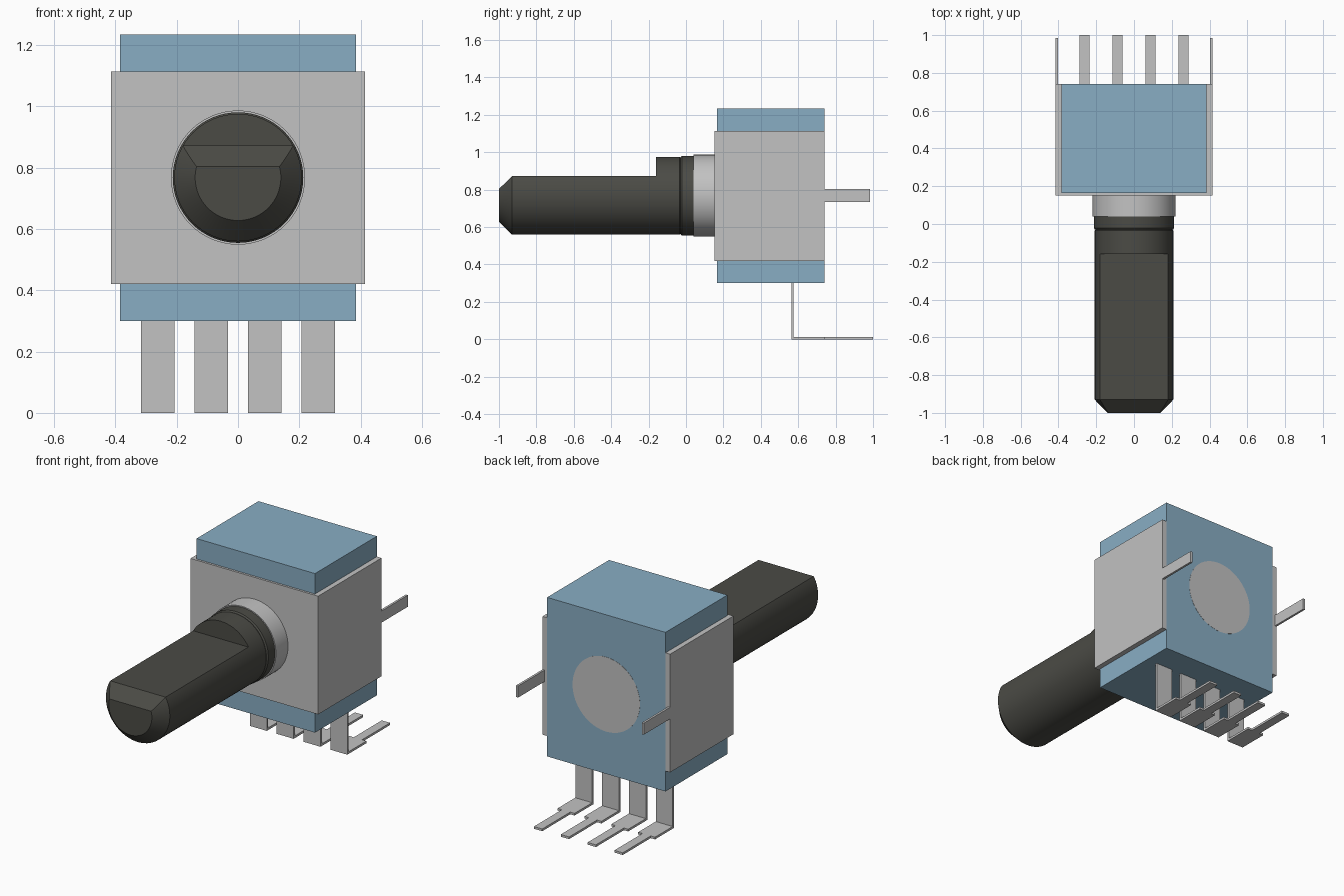
import bpy, bmesh, math
from mathutils import Vector

cube = bpy.data.objects.get("Cube")
if cube:
    bpy.data.objects.remove(cube, do_unlink=True)

AXIS_Z = 0.768


def material(name, rgb):
    m = bpy.data.materials.new(name)
    m.use_nodes = True
    m.diffuse_color = (*rgb, 1)
    m.node_tree.nodes["Principled BSDF"].inputs["Base Color"].default_value = (*rgb, 1)
    return m


blue = material("soft_blue", (0.25, 0.42, 0.55))
grey = material("metal_grey", (0.54, 0.54, 0.54))
dark = material("dark_shaft_grey", (0.07, 0.07, 0.06))


def finish(bm, name, mat, smooth=False):
    bmesh.ops.recalc_face_normals(bm, faces=bm.faces)
    mesh = bpy.data.meshes.new(name)
    bm.to_mesh(mesh)
    bm.free()
    mesh.materials.append(mat)
    ob = bpy.data.objects.new(name, mesh)
    bpy.context.collection.objects.link(ob)
    if smooth:
        bpy.ops.object.select_all(action="DESELECT")
        ob.select_set(True)
        bpy.context.view_layer.objects.active = ob
        bpy.ops.object.shade_smooth_by_angle(angle=math.radians(25))
    return ob


def extrude_outline(name, points, offset, mat):
    """Extrude a closed 3D outline by an offset vector."""
    bm = bmesh.new()
    face = bm.faces.new([bm.verts.new(p) for p in points])
    out = bmesh.ops.extrude_face_region(bm, geom=[face])
    moved = [v for v in out["geom"] if isinstance(v, bmesh.types.BMVert)]
    bmesh.ops.translate(bm, verts=moved, vec=offset)
    return finish(bm, name, mat)


def box(name, x0, x1, y0, y1, z0, z1, mat):
    base = [(x0, y0, z0), (x1, y0, z0), (x1, y1, z0), (x0, y1, z0)]
    return extrude_outline(name, base, (0, 0, z1 - z0), mat)


def turned(name, profile, mat, cuts=(), sides=64):
    """Capped solid turned about the shaft axis; cuts are (point, normal)."""
    bm = bmesh.new()
    rings = []
    for y, r in profile:
        angles = [2 * math.pi * i / sides for i in range(sides)]
        rings.append([bm.verts.new((r * math.cos(a), y, AXIS_Z + r * math.sin(a)))
                      for a in angles])
    for a, b in zip(rings, rings[1:]):
        for i in range(sides):
            j = (i + 1) % sides
            bm.faces.new((a[i], a[j], b[j], b[i]))
    bm.faces.new(rings[0])
    bm.faces.new(rings[-1])
    for point, normal in cuts:
        geom = bm.verts[:] + bm.edges[:] + bm.faces[:]
        bmesh.ops.bisect_plane(bm, geom=geom, dist=1e-5, plane_co=point,
                               plane_no=Vector(normal).normalized(), clear_outer=True)
        rim = [e for e in bm.edges if e.is_boundary]
        bmesh.ops.holes_fill(bm, edges=rim, sides=0)
    return finish(bm, name, mat, True)


# Housing and the metal bracket wrapped round it
box("housing", -0.385, 0.385, 0.165, 0.74, 0.30, 1.235, blue)
box("bracket_front", -0.415, 0.415, 0.152, 0.165, 0.42, 1.115, grey)
for side, s in (("left", 1), ("right", -1)):
    xs = sorted((s * 0.385, s * 0.415))
    box("bracket_side_" + side, *xs, 0.165, 0.74, 0.42, 1.115, grey)
    xs = sorted((s * 0.402, s * 0.415))
    box("mounting_tab_" + side, *xs, 0.74, 0.985, 0.735, 0.803, grey)

# Bushing, running through the housing to its back
turned("bushing", [(0.04, 0.219), (0.741, 0.219)], grey)

# Shaft collar, full round part and flatted front part
turned("shaft_collar", [(-0.03, 0.206), (-0.022, 0.213), (0.04, 0.213)], dark)
turned("shaft_base", [(-0.16, 0.208), (-0.035, 0.208), (-0.03, 0.203), (-0.02, 0.203)], dark)
turned("shaft_flatted", [(-1.0, 0.14), (-0.93, 0.208), (-0.16, 0.208)], dark,
       cuts=[((0, -0.5, 0.872), (0, 0, 1)),
             ((0, -0.93, 0.872), (0, -0.068, 0.07))])

# Bent terminals: wide upright and foot, narrow tip
for n in range(4):
    x = (n - 1.5) * 0.1745
    w, t = 0.055, 0.027
    box(f"terminal_upright_{n + 1}", x - w, x + w, 0.563, 0.576, 0.013, 0.30, grey)
    foot = [(x - w, 0.563, 0), (x + w, 0.563, 0), (x + w, 0.74, 0), (x + t, 0.74, 0),
            (x + t, 1, 0), (x - t, 1, 0), (x - t, 0.74, 0), (x - w, 0.74, 0)]
    extrude_outline(f"terminal_foot_{n + 1}", foot, (0, 0, 0.013), grey)
